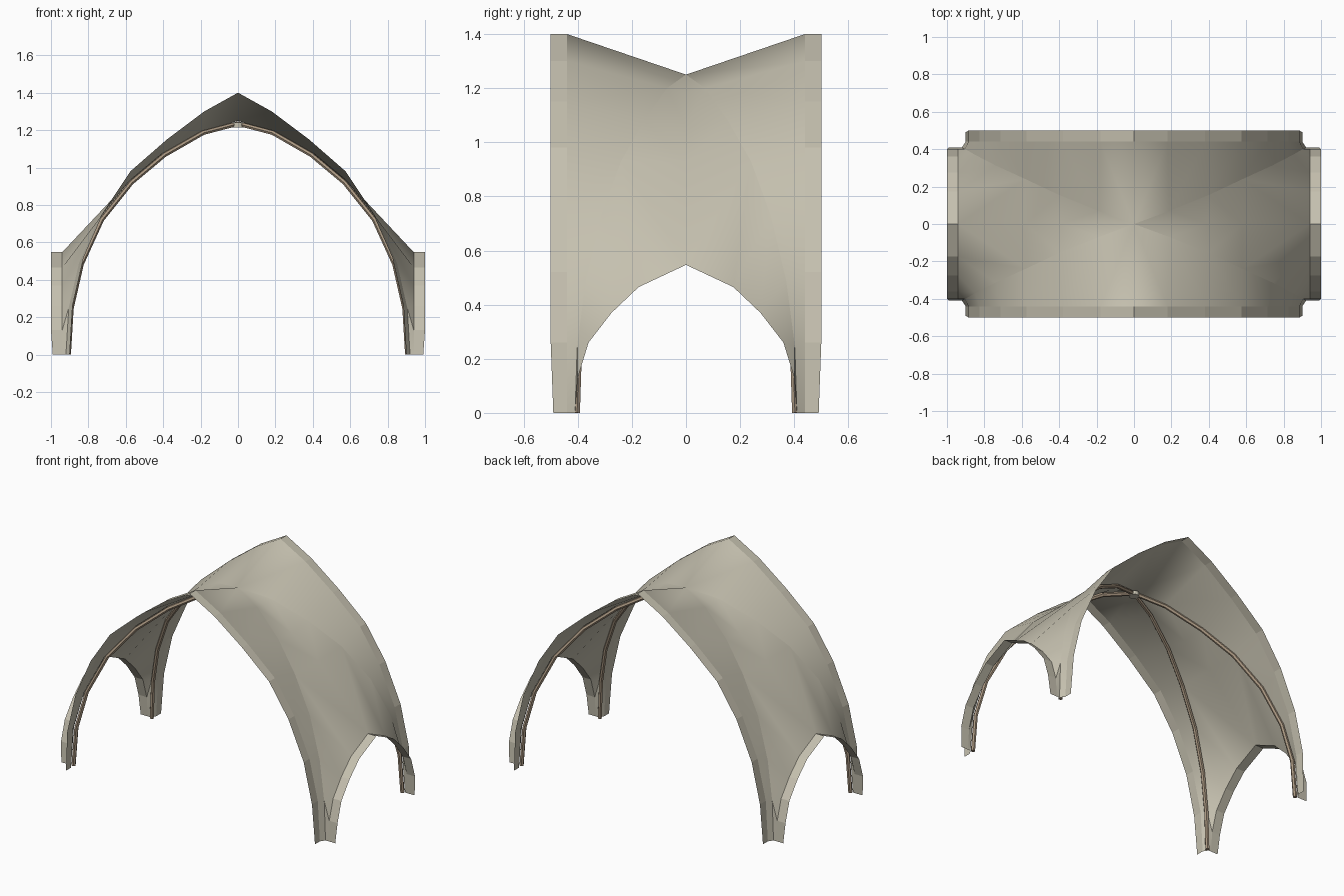
import bpy, bmesh, math
from mathutils import Vector

if "Cube" in bpy.data.objects:
    bpy.data.objects.remove(bpy.data.objects["Cube"])


def material(name, rgb):
    m = bpy.data.materials.new(name)
    m.diffuse_color = (*rgb, 1)
    m.use_nodes = True
    m.node_tree.nodes["Principled BSDF"].inputs["Base Color"].default_value = m.diffuse_color
    return m


STONE = material("pale stone", (0.56, 0.53, 0.43))
TAN = material("tan rib stone", (0.40, 0.31, 0.22))

# Quarter profiles (x > 0, y > 0), from the pier foot up to the crown
GROIN = [Vector(p) for p in [
    (.92, .41, 0), (.905, .402, .25), (.85, .37, .49), (.74, .313, .73),
    (.58, .24, .93), (.40, .155, 1.08), (.19, .07, 1.20), (0, 0, 1.25)]]
FRONT = [Vector((x, .44, z)) for x, z in [
    (.90, 0), (.885, .26), (.825, .52), (.715, .77),
    (.575, .98), (.38, 1.15), (.18, 1.30), (0, 1.40)]]
SIDE = [Vector((.94, y, z)) for y, z in [
    (.41, 0), (.40, .13), (.36, .26), (.275, .37), (.175, .465), (0, .547)]]
RIDGE = [Vector(p) for p in [
    (.58, 0, .925), (.39, 0, 1.055), (.19, 0, 1.185), (0, 0, 1.25)]]


def quarter_object(name, polys, mat, smooth=False):
    """Sheet built in one quarter, facing outward, mirrored over x and y."""
    bm = bmesh.new()
    for poly in polys:
        pts = []
        for p in poly:
            if all((p - q).length > 1e-5 for q in pts):
                pts.append(p)
        if len(pts) > 2:
            bm.faces.new([bm.verts.new(p) for p in pts])
    bmesh.ops.remove_doubles(bm, verts=bm.verts, dist=1e-4)
    bm.normal_update()
    for f in bm.faces:
        if f.normal.dot(f.calc_center_median()) < 0:
            f.normal_flip()
    me = bpy.data.meshes.new(name)
    bm.to_mesh(me)
    bm.free()
    me.materials.append(mat)
    ob = bpy.data.objects.new(name, me)
    bpy.context.collection.objects.link(ob)
    mod = ob.modifiers.new("mirror", 'MIRROR')
    mod.use_axis = (True, True, False)
    if smooth:
        bpy.ops.object.select_all(action='DESELECT')
        ob.select_set(True)
        bpy.context.view_layer.objects.active = ob
        bpy.ops.object.shade_smooth_by_angle(angle=math.radians(30))
    return ob


def loft(a, b):
    """Triangles between two polylines, which may differ in point count."""
    i = j = 0
    out = []
    while i < len(a) - 1 or j < len(b) - 1:
        fa = (i + 1) / (len(a) - 1) if i < len(a) - 1 else 9
        fb = (j + 1) / (len(b) - 1) if j < len(b) - 1 else 9
        if fa <= fb:
            out.append((a[i], a[i + 1], b[j]))
            i += 1
        else:
            out.append((a[i], b[j + 1], b[j]))
            j += 1
    return out


def strip(a, offset):
    """Edge band; its outer edge draws in slightly at the foot."""
    b = [p + offset * (0.84 if k == 0 else 1) for k, p in enumerate(a)]
    return [(a[k], a[k + 1], b[k + 1], b[k]) for k in range(len(a) - 1)]


# Front and back webs, with their edge bands
quarter_object("front_back_web", loft(GROIN, FRONT), STONE, True)
quarter_object("front_back_arch_band", strip(FRONT, Vector((0, .06, 0))), STONE)

# Side webs: flat across near the crown, lofted down to the low side arch
side = loft(GROIN[:5], SIDE)
side.append((GROIN[4], RIDGE[0], SIDE[-1]))
side += loft(GROIN[4:], RIDGE)
quarter_object("side_web", side, STONE, True)
quarter_object("side_arch_band", strip(SIDE, Vector((.06, 0, 0))), STONE)

# Diagonal ribs under the groins: six-sided tube along the groin
path = [Vector((p.x * .985, p.y * .985, p.z * .988)) for p in GROIN]
rings = []
for k, p in enumerate(path):
    t = (path[min(k + 1, 7)] - path[max(k - 1, 0)]).normalized()
    across = Vector((-.41, .92, 0)).normalized()
    u = (across - t * across.dot(t)).normalized()
    v = t.cross(u)
    rings.append([p + (u * math.cos(s * math.pi / 3) + v * math.sin(s * math.pi / 3)) * .013
                  for s in range(6)])
bm = bmesh.new()
vr = [[bm.verts.new(c) for c in r] for r in rings]
for r0, r1 in zip(vr, vr[1:]):
    for s in range(6):
        bm.faces.new((r0[s], r0[(s + 1) % 6], r1[(s + 1) % 6], r1[s]))
bm.faces.new(vr[0])
bmesh.ops.recalc_face_normals(bm, faces=bm.faces)
me = bpy.data.meshes.new("diagonal_ribs")
bm.to_mesh(me)
bm.free()
me.materials.append(TAN)
ribs = bpy.data.objects.new("diagonal_ribs", me)
bpy.context.collection.objects.link(ribs)
mod = ribs.modifiers.new("mirror", 'MIRROR')
mod.use_axis = (True, True, False)
mod.use_mirror_merge = False

# Boss where the ribs meet
bpy.ops.mesh.primitive_cylinder_add(vertices=12, radius=.03, depth=.025, location=(0, 0, 1.227))
boss = bpy.context.object
boss.name = "crown_boss"
boss.data.materials.append(STONE)
